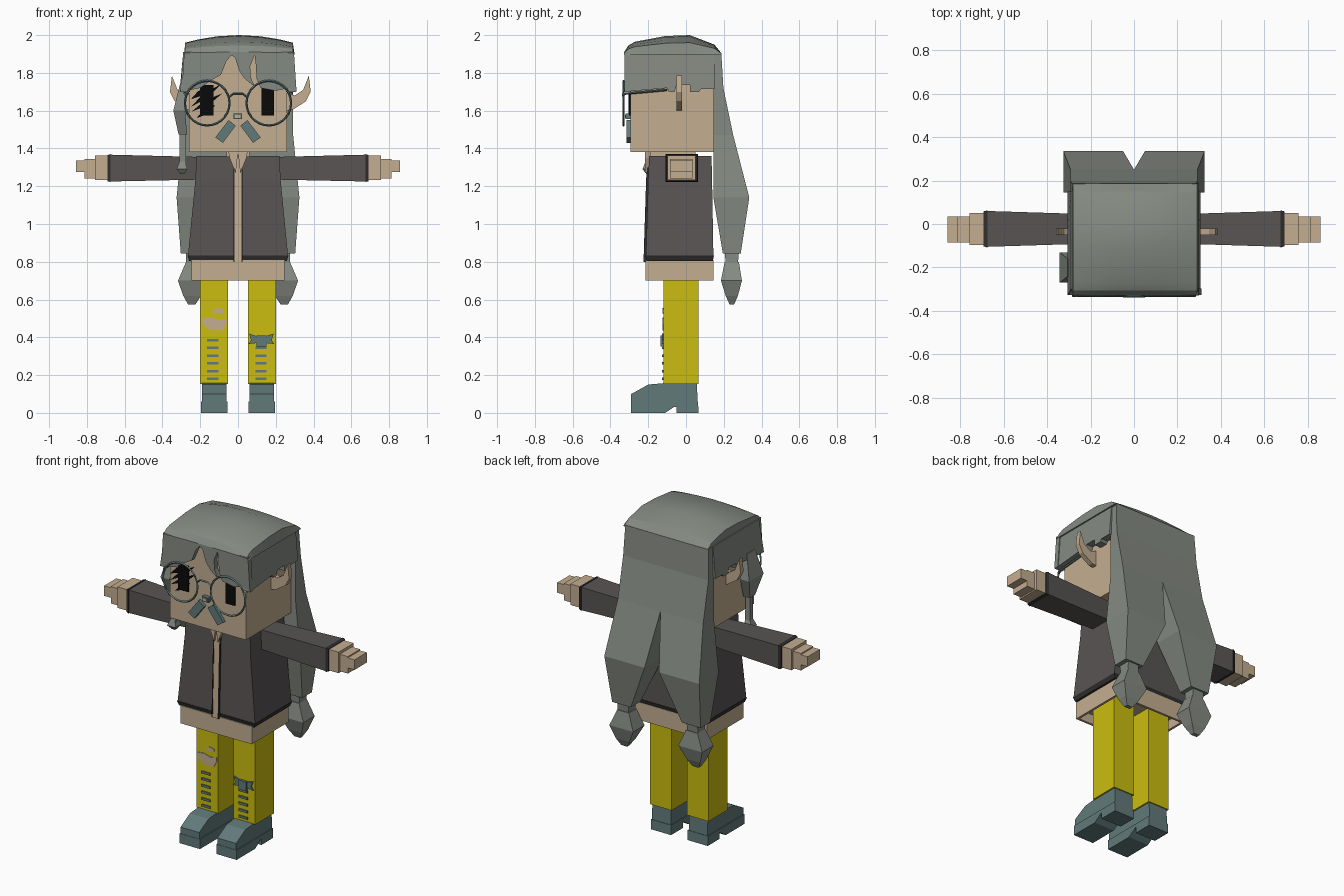
import bpy, bmesh, math
from mathutils import Vector

if "Cube" in bpy.data.objects:
    bpy.data.objects.remove(bpy.data.objects["Cube"])


def material(name, r, g, b):
    m = bpy.data.materials.new(name)
    m.use_nodes = True
    m.diffuse_color = (r, g, b, 1)
    bsdf = m.node_tree.nodes["Principled BSDF"]
    bsdf.inputs["Base Color"].default_value = (r, g, b, 1)
    bsdf.inputs["Roughness"].default_value = 0.8
    return m


HAIR = material("grey hair", .235, .255, .225)
SKIN = material("tan skin", .55, .42, .28)
JACKET = material("charcoal jacket", .098, .089, .087)
TRIM = material("dark trim", .03, .028, .028)
YELLOW = material("yellow trousers", .6, .51, .005)
TEAL = material("slate teal", .122, .195, .195)
BLACK = material("black", .003, .003, .003)


def finish(name, bm, mat):
    bmesh.ops.recalc_face_normals(bm, faces=bm.faces)
    me = bpy.data.meshes.new(name)
    bm.to_mesh(me)
    bm.free()
    me.materials.append(mat)
    ob = bpy.data.objects.new(name, me)
    bpy.context.collection.objects.link(ob)
    return ob


def skin_rings(name, rings, mat):
    """Join equal rings of 3D points into a capped solid."""
    bm = bmesh.new()
    vs = [[bm.verts.new(p) for p in ring] for ring in rings]
    n = len(vs[0])
    for a, b in zip(vs, vs[1:]):
        for i in range(n):
            j = (i + 1) % n
            bm.faces.new((a[i], a[j], b[j], b[i]))
    bm.faces.new(vs[0])
    bm.faces.new(vs[-1])
    return finish(name, bm, mat)


def place(axis, t, a, b, side=1):
    x, y, z = {"x": (t, a, b), "y": (a, t, b), "z": (a, b, t)}[axis]
    return (x * side, y, z)


def loft(name, rings, mat, axis="z", side=1):
    """Rectangular sections (t, a0, a1, b0, b1) along an axis."""
    return skin_rings(name, [[place(axis, t, a, b, side) for a, b in
                              ((a0, b0), (a1, b0), (a1, b1), (a0, b1))]
                             for t, a0, a1, b0, b1 in rings], mat)


def box(name, x0, x1, y0, y1, z0, z1, mat, side=1):
    return loft(name, [(z0, x0, x1, y0, y1), (z1, x0, x1, y0, y1)], mat, "z", side)


def prism(name, pts, axis, t0, t1, mat, side=1):
    return skin_rings(name, [[place(axis, t, a, b, side) for a, b in pts]
                             for t in (t0, t1)], mat)


def tube(name, pts, radius, mat):
    """Thin square wire through points."""
    rings = []
    for i, p in enumerate(pts):
        d = (Vector(pts[min(i + 1, len(pts) - 1)]) - Vector(pts[max(i - 1, 0)])).normalized()
        u = d.cross(Vector((0, 0, 1)) if abs(d.z) < .9 else Vector((0, 1, 0))).normalized()
        v = d.cross(u)
        rings.append([Vector(p) + radius * (u * a + v * b)
                      for a, b in ((1, 0), (0, 1), (-1, 0), (0, -1))])
    return skin_rings(name, rings, mat)


SIDES = ((1, "left"), (-1, "right"))

# Head, neck and face
box("head", -.26, .26, -.295, .145, 1.38, 1.9, SKIN)
box("neck", -.06, .06, -.19, .05, 1.33, 1.39, SKIN)
box("nose", -.024, .02, -.32, -.29, 1.555, 1.585, TEAL)
box("nose_front", -.016, .012, -.323, -.29, 1.562, 1.578, SKIN)
box("left_eye", .125, .19, -.303, -.294, 1.575, 1.725, BLACK)
box("right_eye", -.2, -.13, -.303, -.294, 1.575, 1.735, BLACK)
for i, (x0, z0, x1, z1) in enumerate(((-.25, 1.62, -.09, 1.74), (-.245, 1.595, -.085, 1.69),
                                      (-.22, 1.56, -.12, 1.63), (-.25, 1.66, -.15, 1.725))):
    mx, mz = (x0 + x1) / 2, (z0 + z1) / 2
    prism(f"eye_scar_{i}", [(x0, z0), (mx + .01, mz - .012), (x1, z1), (mx - .01, mz + .012)],
          "y", -.305, -.296, BLACK)
for s, side in SIDES:
    prism(side + "_moustache", [(.05, 1.55), (.012, 1.52), (.08, 1.43), (.12, 1.458)],
          "y", -.315, -.294, TEAL, s)
    dx = 0 if s > 0 else -.025
    prism(side + "_ear", [(x + dx, z) for x, z in
          ((.25, 1.6), (.29, 1.605), (.36, 1.65), (.385, 1.7), (.375, 1.785),
           (.345, 1.71), (.3, 1.68), (.25, 1.7))], "y", -.05, -.02, SKIN, s)

# Round glasses
for s, side in SIDES:
    ring = [(s * .163 + .118 * math.cos(a), -.331, 1.64 + .118 * math.sin(a))
            for a in (i * math.tau / 28 for i in range(29))]
    tube(side + "_lens_rim", ring, .006, TEAL)
    tube(side + "_glasses_arm", [(s * .275, -.331, 1.68), (s * .283, -.32, 1.69),
                                 (s * .28, -.1, 1.71)], .006, TEAL)
tube("glasses_bridge", [(-.05, -.331, 1.67), (-.025, -.333, 1.69), (.025, -.333, 1.69),
                        (.05, -.331, 1.67)], .006, TEAL)

# Hair: domed cap
sections = []
for y, z in ((-.328, 1.91), (-.305, 1.945), (-.27, 1.965), (-.11, 1.995), (.02, 2.0),
             (.15, 1.95), (.187, 1.905)):
    w = .285
    top = [(.005 + w * k, y, z - .04 * k * k * (z - 1.9) / .1)
           for k in (-1, -.75, -.4, 0, .4, .75, 1)]
    sections.append([(-.285, y, 1.895)] + top + [(.3, y, 1.895)])
cap = skin_rings("hair_cap", sections, HAIR)
bpy.ops.object.select_all(action="DESELECT")
bpy.context.view_layer.objects.active = cap
cap.select_set(True)
bpy.ops.object.shade_smooth_by_angle(angle=math.radians(25))

# Hair: fringe with parting and slit, and side panels
prism("fringe", [(-.285, 1.91), (-.298, 1.7), (-.25, 1.71), (-.2, 1.72), (-.14, 1.762),
                 (-.09, 1.79), (-.06, 1.865), (-.035, 1.893), (-.015, 1.88), (.005, 1.815),
                 (.035, 1.77), (.09, 1.725), (.068, 1.775), (.064, 1.835), (.088, 1.895),
                 (.095, 1.84), (.098, 1.77), (.12, 1.72), (.2, 1.705), (.27, 1.72),
                 (.31, 1.7), (.296, 1.91)], "y", -.326, -.296, HAIR)
for s, side in SIDES:
    panel = prism(side + "_side_hair", [(-.3, 1.91), (-.326, 1.7), (-.1, 1.72), (-.09, 1.7),
                  (-.06, 1.7), (-.05, 1.735), (.02, 1.735), (.02, 1.7), (.07, 1.7),
                  (.08, 1.715), (.15, 1.715), (.15, 1.91)], "x", .255, .306, HAIR, s)
    for v in panel.data.vertices:
        if v.co.z > 1.8 and abs(v.co.x) > .3:
            v.co.x = s * .29

# Hair: long back split into two tied tails
for s, side in SIDES:
    loft(side + "_back_hair", [
        (1.905, 0, .285, .13, .187), (1.72, 0, .292, .145, .198), (1.47, 0, .292, .145, .25),
        (1.14, .05, .325, .145, .335), (.845, .175, .303, .195, .29)], HAIR, "z", s)
    loft(side + "_hair_tie", [(.85, .2, .275, .205, .28), (.795, .2, .275, .21, .275)],
         HAIR, "z", s)
    loft(side + "_hair_tassel", [(.8, .195, .275, .205, .28), (.7, .155, .318, .185, .296),
                                 (.62, .195, .29, .21, .275), (.575, .225, .265, .23, .255)],
         HAIR, "z", s)

# Hair: small lock on the right of the face
loft("face_lock", [(1.75, -.305, -.27, -.24, -.16), (1.6, -.342, -.28, -.27, -.13),
                   (1.475, -.315, -.27, -.225, -.175)], HAIR)
loft("face_lock_braid", [(1.48, -.31, -.278, -.215, -.185), (1.31, -.31, -.275, -.215, -.185)],
     HAIR)
loft("face_lock_tassel", [(1.33, -.31, -.28, -.215, -.185), (1.29, -.325, -.268, -.23, -.17),
                          (1.265, -.305, -.285, -.21, -.19)], HAIR)

# Jacket, hem and front strip
loft("jacket", [(.83, -.265, .265, -.212, .145), (1.24, -.225, .225, -.2, .138),
                (1.36, -.22, .22, -.195, .135)], JACKET)
loft("jacket_hem", [(.805, -.258, .258, -.208, .142), (.832, -.267, .267, -.215, .148)], TRIM)
prism("front_strip", [(-.222, .8), (-.208, 1.24), (-.202, 1.36), (-.18, 1.36), (-.18, .8)],
      "x", -.02, .02, SKIN)
for s, side in SIDES:
    prism(side + "_strip_edge", [(-.225, .8), (-.211, 1.24), (-.205, 1.3), (-.18, 1.3),
          (-.18, .8)], "x", .018, .024, TRIM, s)
    prism(side + "_collar_point", [(0, 1.38), (.05, 1.38), (.045, 1.35), (.012, 1.27)],
          "y", -.218, -.19, SKIN, s)

# Shirt hem, open underneath
hem = box("shirt_hem", -.245, .245, -.215, .145, .7, .81, SKIN)
bm = bmesh.new()
bm.from_mesh(hem.data)
bm.faces.ensure_lookup_table()
bottom = min(bm.faces, key=lambda f: f.calc_center_median().z)
bmesh.ops.inset_region(bm, faces=[bottom], thickness=.02)
rim = bmesh.ops.extrude_face_region(bm, geom=[bottom])
bmesh.ops.translate(bm, vec=(0, 0, .06),
                    verts=[g for g in rim["geom"] if isinstance(g, bmesh.types.BMVert)])
if bottom.is_valid:
    bmesh.ops.delete(bm, geom=[bottom], context="FACES_ONLY")
bm.to_mesh(hem.data)
bm.free()

# Arms, hands, legs and boots
for s, side in SIDES:
    loft(side + "_sleeve", [(.2, -.09, .045, 1.235, 1.355), (.68, -.105, .06, 1.225, 1.367)],
         JACKET, "x", s)
    loft(side + "_cuff", [(.675, -.108, .063, 1.222, 1.37), (.692, -.103, .058, 1.227, 1.365)],
         TRIM, "x", s)
    box(side + "_wrist", .68, .757, -.097, .05, 1.232, 1.362, SKIN, s)
    box(side + "_hand", .75, .812, -.085, .035, 1.24, 1.345, SKIN, s)
    box(side + "_fingers", .8, .858, -.085, .035, 1.275, 1.337, SKIN, s)
    box(side + "_leg", .053, .2, -.12, .065, .153, .775, YELLOW, s)
    prism(side + "_boot", [(-.29, .03), (-.29, .1), (-.2, .15), (-.12, .157), (.058, .157),
          (.062, .03)], "x", .062, .19, TEAL, s)
    prism(side + "_boot_sole", [(-.292, 0), (-.292, .06), (.064, .06), (.066, 0), (-.05, 0),
          (-.05, .04), (-.11, 0)], "x", .056, .195, TEAL, s)
    # Stitched rungs down the shin
    cx = .122 if s > 0 else .133
    for i in range(5 if s > 0 else 6):
        z = .18 + .041 * i
        box(f"{side}_stitch_{i}", cx - .03, cx + .03, -.127, -.119, z - .007, z + .007, TEAL, s)

# Torn knee on the right, bow on the left
prism("large_knee_tear", [(-.19, .5), (-.185, .465), (-.15, .44), (-.08, .437), (-.062, .47),
                          (-.06, .5), (-.1, .492), (-.15, .505)], "y", -.124, -.117, SKIN)
prism("small_knee_tear", [(-.14, .525), (-.075, .53), (-.08, .55), (-.115, .555)],
      "y", -.124, -.117, SKIN)
box("bow_knot", .098, .15, -.135, -.118, .352, .41, TEAL)
for s, side in SIDES:
    prism(side + "_bow_wing", [(.124 + s * x, z) for x, z in
          ((.02, .405), (.065, .42), (.055, .385), (.068, .365), (.02, .37))],
          "y", -.128, -.118, TEAL)
